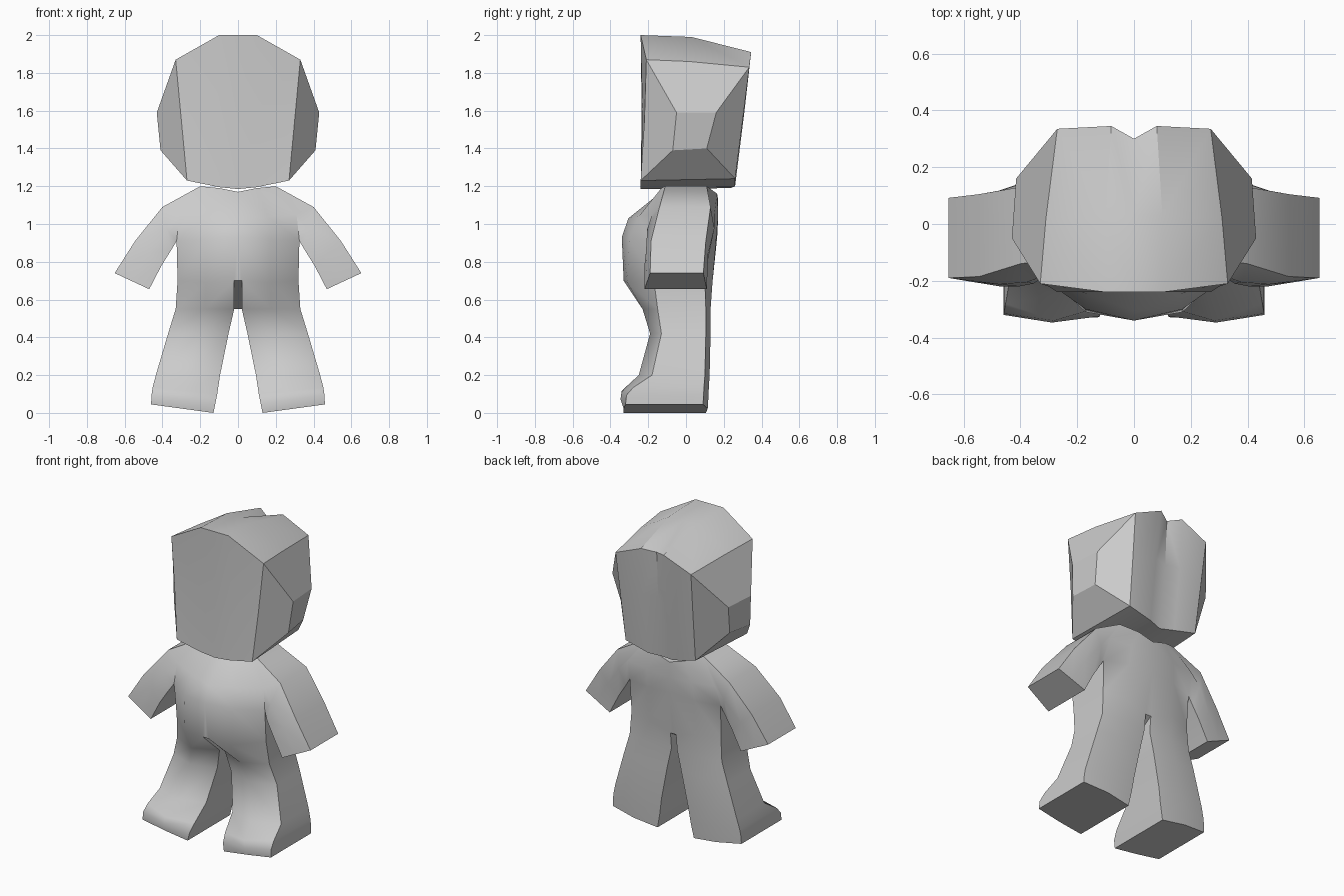
import bpy, bmesh, math

if "Cube" in bpy.data.objects:
    bpy.data.objects.remove(bpy.data.objects["Cube"])

grey = bpy.data.materials.new("plain grey")
grey.diffuse_color = (0.6, 0.6, 0.6, 1)
grey.use_nodes = True
grey.node_tree.nodes["Principled BSDF"].inputs["Base Color"].default_value = grey.diffuse_color


def face(bm, pts):
    """Add a face, skipping repeated points."""
    pts = [p for i, p in enumerate(pts) if p not in pts[:i]]
    if len(pts) > 2:
        return bm.faces.new([bm.verts.new(p) for p in pts])


def loft(bm, rows, closed=False):
    """Skin neighbouring rows of points with quads."""
    for a, b in zip(rows, rows[1:]):
        n = len(a)
        for i in range(n if closed else n - 1):
            j = (i + 1) % n
            face(bm, [a[i], a[j], b[j], b[i]])


def finish(bm, name, angle, flat_beyond=None):
    """Weld, mirror across x, and shade."""
    bmesh.ops.remove_doubles(bm, verts=bm.verts[:], dist=0.0005)
    geom = bm.verts[:] + bm.edges[:] + bm.faces[:]
    bmesh.ops.mirror(bm, geom=geom, axis='X', merge_dist=0.0005)
    bmesh.ops.remove_doubles(bm, verts=bm.verts[:], dist=0.0005)
    bmesh.ops.recalc_face_normals(bm, faces=bm.faces[:])
    mesh = bpy.data.meshes.new(name)
    bm.to_mesh(mesh)
    bm.free()
    mesh.materials.append(grey)
    mesh.shade_smooth()
    mesh.set_sharp_from_angle(angle=math.radians(angle))
    for p in mesh.polygons:
        if flat_beyond and abs(p.center.x) > flat_beyond:
            p.use_smooth = False
    obj = bpy.data.objects.new(name, mesh)
    bpy.context.collection.objects.link(obj)


# Head: curved front, top, back and underside
bm = bmesh.new()
middle = [(0, -.24, 1.185), (0, -.235, 1.6), (0, -.24, 2), (0, .03, 1.99),
          (0, .30, 1.89), (0, .285, 1.6), (0, .235, 1.19)]
inner = [(.10, -.24, 1.195), (.11, -.23, 1.6), (.10, -.24, 2), (.10, .03, 1.99),
         (.08, .345, 1.91), (.09, .31, 1.6), (.09, .26, 1.20)]
edge = [(.27, -.24, 1.23), (.30, -.22, 1.55), (.33, -.21, 1.87), (.31, .02, 1.86),
        (.27, .335, 1.83), (.26, .30, 1.55), (.25, .26, 1.24)]
loft(bm, [middle, inner, edge], closed=True)

# Head: faceted cheeks
low_front, mid_front, top_front, top_mid, top_back, mid_back, low_back = edge
c_tf, c_tb = (.43, -.05, 1.59), (.415, .16, 1.59)
c_lf, c_lb = (.41, -.07, 1.39), (.39, .11, 1.40)
face(bm, [top_front, top_mid, top_back, c_tb, c_tf])
face(bm, [top_front, c_tf, c_lf, low_front, mid_front])
face(bm, [c_tf, c_tb, c_lb, c_lf])
face(bm, [c_tb, top_back, mid_back, low_back, c_lb])
face(bm, [low_front, c_lf, c_lb, low_back])
finish(bm, "head", 33, flat_beyond=.255)

# Torso: front and back sheets from neck to hip
bm = bmesh.new()
front = [[(0, -.13, 1.17), (.10, -.13, 1.19), (.20, -.11, 1.20)],
         [(0, -.305, 1.03), (.16, -.25, 1.04), (.31, -.18, 1.05)],
         [(0, -.34, .93), (.17, -.30, .92), (.325, -.19, .91)],
         [(.02, -.33, .70), (.17, -.31, .69), (.32, -.17, .70)]]
back = [[(0, .17, 1.13), (.10, .165, 1.16), (.20, .11, 1.20)],
        [(0, .17, 1.03), (.16, .17, 1.04), (.31, .15, 1.05)],
        [(0, .165, .93), (.17, .16, .92), (.325, .11, .91)],
        [(.02, .13, .65), (.17, .14, .69), (.32, .10, .70)]]
loft(bm, front)
loft(bm, back)
face(bm, [front[2][2], front[3][2], back[3][2], back[2][2]])
face(bm, front[0] + back[0][::-1])

# Crotch: narrow strip between the legs
crotch = (.02, -.03, .55)
strip = [front[2][0], front[3][0], crotch, back[3][0], back[2][0]]
loft(bm, [[(0, y, z) for x, y, z in strip], strip])


# Legs: rings from hip to sole
def leg_ring(z, x_in, x_out, y_front, y_corner, y_back, tilt=0):
    mid = (x_in + x_out) / 2
    pts = [(x_in, y_corner), (mid, y_front), (x_out, y_corner + .01),
           (x_out, y_back - .025), (mid, y_back), (x_in, y_back - .01),
           (x_in, -.03)]
    return [(x, y, z + tilt * (x - x_in)) for x, y in pts]


legs = [front[3] + back[3][::-1] + [crotch],
        leg_ring(.55, .02, .33, -.23, -.16, .13),
        leg_ring(.42, .05, .37, -.19, -.14, .13),
        leg_ring(.20, .095, .435, -.25, -.19, .125),
        leg_ring(.10, .11, .452, -.34, -.29, .12, .1),
        leg_ring(.05, .12, .458, -.347, -.325, .118, .13),
        leg_ring(0, .13, .46, -.33, -.33, .115, .136)]
loft(bm, legs, closed=True)
face(bm, legs[-1])


# Arms: rings from shoulder to hand
def arm_ring(low, top, y_front, y_back, bulge):
    mid = [(a + b) / 2 for a, b in zip(low, top)]
    (fl, ft), (bl, bt) = y_front, y_back
    return [(low[0], fl, low[1]), (mid[0], (fl + ft) / 2 - bulge, mid[1]),
            (top[0], ft, top[1]), (top[0], bt, top[1]),
            (mid[0], (bl + bt) / 2 + bulge, mid[1]), (low[0], bl, low[1])]


shoulder = [front[2][2], front[1][2], front[0][2],
            back[0][2], back[1][2], back[2][2]]
arms = [shoulder,
        arm_ring((.355, .86), (.40, 1.09), (-.21, -.14), (.11, .13), .03),
        arm_ring((.405, .78), (.545, .91), (-.22, -.185), (.11, .105), .01),
        arm_ring((.47, .655), (.653, .74), (-.22, -.19), (.11, .092), 0)]
loft(bm, arms, closed=True)
face(bm, arms[-1])
finish(bm, "body", 48)
